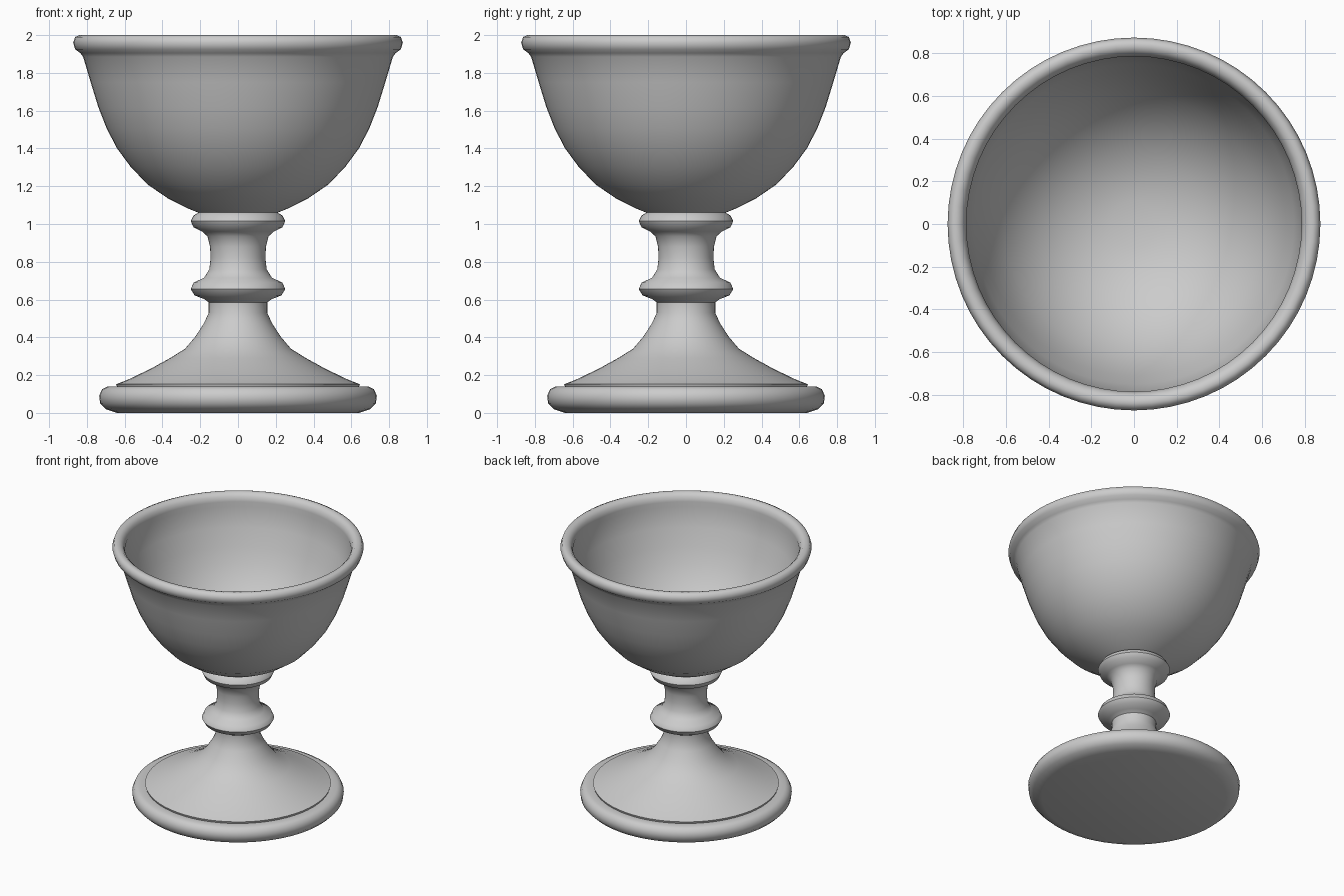
import bpy
import math

cube = bpy.data.objects.get("Cube")
if cube:
    bpy.data.objects.remove(cube, do_unlink=True)

grey = bpy.data.materials.new("plain grey")
grey.use_nodes = True
colour = (0.6, 0.6, 0.6, 1)
grey.diffuse_color = colour
grey.node_tree.nodes["Principled BSDF"].inputs["Base Color"].default_value = colour


def lathe(name, profile, sides=64):
    """Turn an (radius, height) profile, listed upward along the outside, around z."""
    verts, rings, faces = [], [], []
    for r, z in profile:
        count = 1 if r == 0 else sides
        rings.append([len(verts) + i % count for i in range(sides)])
        for i in range(count):
            a = math.tau * i / sides
            verts.append((r * math.cos(a), r * math.sin(a), z))
    for low, high in zip(rings, rings[1:]):
        for i in range(sides):
            j = (i + 1) % sides
            face = [low[i], low[j], high[j], high[i]]
            faces.append(list(dict.fromkeys(face)))
    mesh = bpy.data.meshes.new(name)
    mesh.from_pydata(verts, [], faces)
    mesh.materials.append(grey)
    obj = bpy.data.objects.new(name, mesh)
    bpy.context.collection.objects.link(obj)
    bpy.ops.object.select_all(action="DESELECT")
    obj.select_set(True)
    bpy.context.view_layer.objects.active = obj
    bpy.ops.object.shade_smooth_by_angle(angle=math.radians(50))
    return obj


# Flat-bottomed foot with a rounded edge and a flared cone
lathe("foot", [
    (0, 0), (0.64, 0), (0.70, 0.02), (0.73, 0.05), (0.735, 0.09),
    (0.72, 0.125), (0.69, 0.14), (0.64, 0.137), (0.645, 0.152),
    (0.585, 0.175), (0.46, 0.235), (0.36, 0.29), (0.28, 0.34), (0.225, 0.405),
    (0.18, 0.475), (0.155, 0.53), (0.155, 0.585),
])

# Stem with two turned rings
lathe("stem", [
    (0.155, 0.585), (0.18, 0.603), (0.23, 0.622), (0.25, 0.655),
    (0.235, 0.69), (0.18, 0.715), (0.152, 0.76), (0.145, 0.82),
    (0.148, 0.88), (0.162, 0.935), (0.19, 0.96), (0.235, 0.982),
    (0.25, 1.015), (0.235, 1.045), (0.21, 1.06),
])

# Bowl: outer wall, rolled rim, then the hollow inside
lathe("bowl", [
    (0.21, 1.06), (0.26, 1.08), (0.37, 1.135), (0.48, 1.21), (0.57, 1.305),
    (0.64, 1.40), (0.695, 1.505), (0.74, 1.62), (0.78, 1.75), (0.82, 1.885),
    (0.835, 1.905), (0.862, 1.925), (0.873, 1.96), (0.862, 1.99), (0.84, 2),
    (0.815, 1.995), (0.795, 1.975), (0.785, 1.94), (0.79, 1.90),
    (0.75, 1.76), (0.71, 1.63), (0.665, 1.52), (0.61, 1.42), (0.54, 1.33),
    (0.45, 1.24), (0.34, 1.17), (0.22, 1.12), (0.11, 1.10), (0, 1.095),
])
